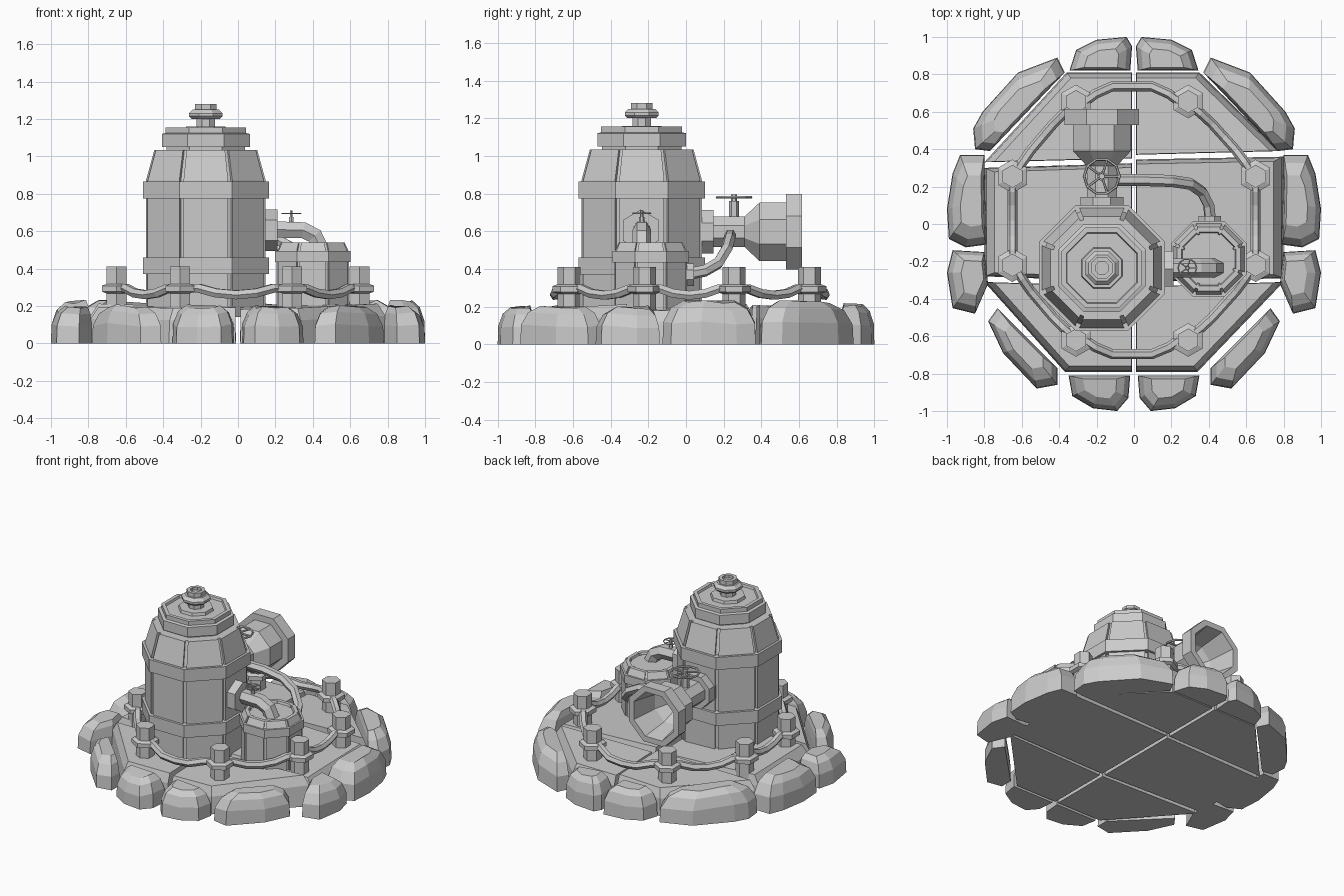
import bpy, bmesh, math, random
from mathutils import Vector, Matrix

if "Cube" in bpy.data.objects:
    bpy.data.objects.remove(bpy.data.objects["Cube"])

random.seed(4)
ALONG_Y = Matrix.Rotation(-math.pi / 2, 4, 'X')   # local z -> +y
ALONG_X = Matrix.Rotation(math.pi / 2, 4, 'Y')    # local z -> +x


def loft(name, rings, mat=Matrix()):
    """Skin a list of equal-length point rings and cap both ends."""
    bm = bmesh.new()
    vs = [[bm.verts.new(mat @ Vector(p)) for p in r] for r in rings]
    n = len(vs[0])
    for a, b in zip(vs, vs[1:]):
        for i in range(n):
            bm.faces.new((a[i], a[(i + 1) % n], b[(i + 1) % n], b[i]))
    bm.faces.new(vs[0][::-1])
    bm.faces.new(vs[-1])
    bmesh.ops.recalc_face_normals(bm, faces=bm.faces[:])
    me = bpy.data.meshes.new(name)
    bm.to_mesh(me)
    bm.free()
    ob = bpy.data.objects.new(name, me)
    bpy.context.collection.objects.link(ob)
    return ob


def section(n=8, groove=0.0, turn=0.5):
    """Polygon with apothem 1, optionally with a notch at every corner."""
    R = 1 / math.cos(math.pi / n)
    v = [Vector((math.cos((k + turn) * math.tau / n), math.sin((k + turn) * math.tau / n))) * R
         for k in range(n)]
    if not groove:
        return v
    out = []
    for k in range(n):
        a, b = v[k].lerp(v[k - 1], groove), v[k].lerp(v[(k + 1) % n], groove)
        out += [a, a * 0.94, b * 0.94, b]
    return out


def lathe(name, profile, pos, rot=Matrix(), sec=None):
    sec = sec or section()
    rings = [[(p.x * r, p.y * r, z) for p in sec] for r, z in profile]
    return loft(name, rings, Matrix.Translation(pos) @ rot)


def pipe(name, pts, r, closed=False):
    cu = bpy.data.curves.new(name, 'CURVE')
    cu.dimensions = '3D'
    cu.bevel_depth, cu.bevel_resolution, cu.use_fill_caps = r, 1, True
    sp = cu.splines.new('POLY')
    sp.points.add(len(pts) - 1)
    for p, c in zip(sp.points, pts):
        p.co = (*c, 1)
    sp.use_cyclic_u = closed
    tmp = bpy.data.objects.new(name + "_path", cu)
    bpy.context.collection.objects.link(tmp)
    dg = bpy.context.evaluated_depsgraph_get()
    me = bpy.data.meshes.new_from_object(tmp.evaluated_get(dg))
    bpy.data.objects.remove(tmp)
    ob = bpy.data.objects.new(name, me)
    bpy.context.collection.objects.link(ob)
    for p in me.polygons:
        p.use_smooth = False
    return ob


def valve(name, x, y, z0, z, r):
    """Stem with a spoked hand wheel."""
    lathe(name + "_stem", [(r * .25, z0), (r * .25, z - .02), (r * .15, z - .02), (r * .15, z + .015)],
          (x, y, 0), sec=section(6))
    ring = [(x + r * math.cos(k * math.tau / 10), y + r * math.sin(k * math.tau / 10), z) for k in range(10)]
    pipe(name + "_wheel", ring, r * .08, True)
    for k in range(0, 10, 2):
        pipe(name + "_spoke", [(x, y, z), ring[k]], r * .07)


# Paving slabs: outline (first point is on the seam crossing), then x/y tilt of the top
slabs = [
    ([(.012, .37), (.78, .39), (.35, .81), (.012, .81)], .01, -.03),
    ([(.012, .345), (.80, .36), (.80, -.29), (.012, -.31)], -.03, .02),
    ([(.012, -.335), (.80, -.31), (.34, -.79), (.012, -.79)], .02, .03),
    ([(-.012, .35), (-.80, .33), (-.36, .81), (-.012, .81)], .03, -.02),
    ([(-.012, .325), (-.80, .30), (-.80, -.28), (-.012, -.31)], -.03, -.02),
    ([(-.012, -.335), (-.80, -.31), (-.37, -.79), (-.012, -.79)], .01, .02)]
for i, (outline, tx, ty) in enumerate(slabs):
    pts = [Vector((*p, 0)) for p in outline]
    c = sum(pts, Vector()) / 4
    focus = Vector((pts[0].x * 3, 0 if i % 3 == 1 else pts[0].y * 1.1, 0))
    def up(p, k, z):
        return focus + (p - focus) * k + Vector((0, 0, z + tx * (p.x - c.x) + ty * (p.y - c.y)))
    loft("paving_slab", [pts, [up(p, .985, .13) for p in pts], [up(p, .93, .195) for p in pts]])

# Border stones: plan outline (first and last points lie on the inner edge), mirrored in x
stones = [
    ([(.02, .82), (.01, .95), (.04, 1.0), (.20, .985), (.31, .93), (.345, .82)], .21),
    ([(.37, .81), (.41, .89), (.62, .81), (.81, .60), (.86, .51), (.85, .40), (.77, .39)], .225),
    ([(.80, .37), (.93, .37), (.97, .27), (1.0, .08), (.99, -.08), (.90, -.125), (.79, -.11)], .225),
    ([(.80, -.15), (.97, -.14), (1.0, -.26), (.97, -.45), (.85, -.48), (.78, -.32)], .20),
    ([(.73, -.45), (.78, -.52), (.70, -.69), (.52, -.88), (.41, -.86), (.41, -.77)], .20),
    ([(.35, -.81), (.33, -.92), (.22, -.985), (.09, -1.0), (.03, -.93), (.02, -.81)], .20)]
for outline, h in stones:
    for sx in (-1, 1):
        pts = [Vector((sx * x, y, 0)) for x, y in outline]
        inner = (pts[0] + pts[-1]) / 2
        c = sum(pts, Vector()) / len(pts)
        focus = c.lerp(inner, .6)
        j = [random.uniform(-.015, .01) for _ in pts]
        rings = [pts]
        for k, z in ((.98, h * .5), (.82, h * .83), (.55, h)):
            rings.append([focus + (p - focus) * k + Vector((0, 0, z + e)) for p, e in zip(pts, j)])
        loft("border_stone", rings)

# Fence posts with rope loops, and slack rope spans from post to post
posts = [(.65, -.22), (.65, .255), (.29, .655), (-.31, .655),
         (-.65, .255), (-.65, -.22), (-.31, -.62), (.29, -.62)]
sag = [0, .015, .08, .015, 0, .015, .075, .015]
for i, (x, y) in enumerate(posts):
    lathe("fence_post", [(.053, .12), (.053, .41)], (x, y, 0), sec=section(6))
    lathe("rope_loop", [(.055, .268), (.078, .278), (.078, .308), (.055, .318)], (x, y, 0), sec=section(6))
    p, q = Vector((x, y, 0)), Vector((*posts[(i + 1) % 8], 0))
    side = (q - p).normalized()
    out = Vector((side.y, -side.x, 0))
    span = []
    for t, w, z in ((.08, 0, .295), (.17, .5, .295), (.32, 1, .27), (.5, 1, .26),
                    (.68, 1, .27), (.83, .5, .295), (.92, 0, .295)):
        span.append(p.lerp(q, t) + out * sag[i] * w + Vector((0, 0, z)))
    pipe("rope_span", span, .027)

# Main tank: grooved body, straps, stepped lid with knob
T = (-.172, -.235, 0)
lathe("tank_body", [(.32, .14), (.32, .87), (.275, 1.035)], T, sec=section(8, .05))
for lo, hi in ((.37, .46), (.775, .865)):
    lathe("tank_strap", [(.30, lo), (.337, lo), (.337, hi), (.30, hi)], T)
lathe("tank_lid", [(.21, 1.02), (.21, 1.05), (.235, 1.05), (.235, 1.12), (.215, 1.125), (.215, 1.155),
                   (.19, 1.155), (.185, 1.14), (.11, 1.14), (.105, 1.16), (.05, 1.16)], T)
lathe("lid_knob", [(.05, 1.15), (.05, 1.2), (.075, 1.2), (.09, 1.215), (.09, 1.23), (.07, 1.25),
                   (.058, 1.25), (.058, 1.28), (.035, 1.28), (.035, 1.26)], T)

# Small tank
S = (.40, -.187, 0)
lathe("small_tank_body", [(.193, .14), (.193, .49), (.17, .54), (.145, .54), (.14, .525)],
      S, sec=section(8, .06))
lathe("small_tank_strap", [(.18, .435), (.202, .435), (.202, .495), (.18, .495)], S)

# Short elbow between the tanks with its valve
lathe("elbow_flange", [(.095, 0), (.095, .08)], (.13, -.24, .605), ALONG_X, section(6, turn=.0 + 1))
pipe("elbow_pipe", [(.18, -.235, .61), (.35, -.235, .605), (.41, -.235, .575), (.44, -.235, .51)], .05)
valve("elbow_valve", .285, -.235, .64, .695, .05)

# Rear nozzle: flange, neck, flare and hollow mouth
lathe("rear_nozzle", [(.115, .05), (.115, .145), (.08, .145), (.08, .31), (.155, .39), (.155, .53),
                      (.2, .53), (.2, .615), (.16, .615), (.125, .42), (.06, .33)],
      (-.172, 0, .597), ALONG_Y)
valve("nozzle_valve", -.172, .255, .66, .78, .095)

# Long pipe curving from the nozzle neck down to the small tank
pipe("feed_pipe", [(-.14, .235, .58), (.05, .235, .58), (.2, .23, .56), (.3, .215, .505),
                   (.365, .17, .43), (.4, .1, .39), (.41, 0, .37)], .032)
lathe("feed_flange", [(.06, 0), (.06, .05)], (.405, -.008, .37), ALONG_Y)
